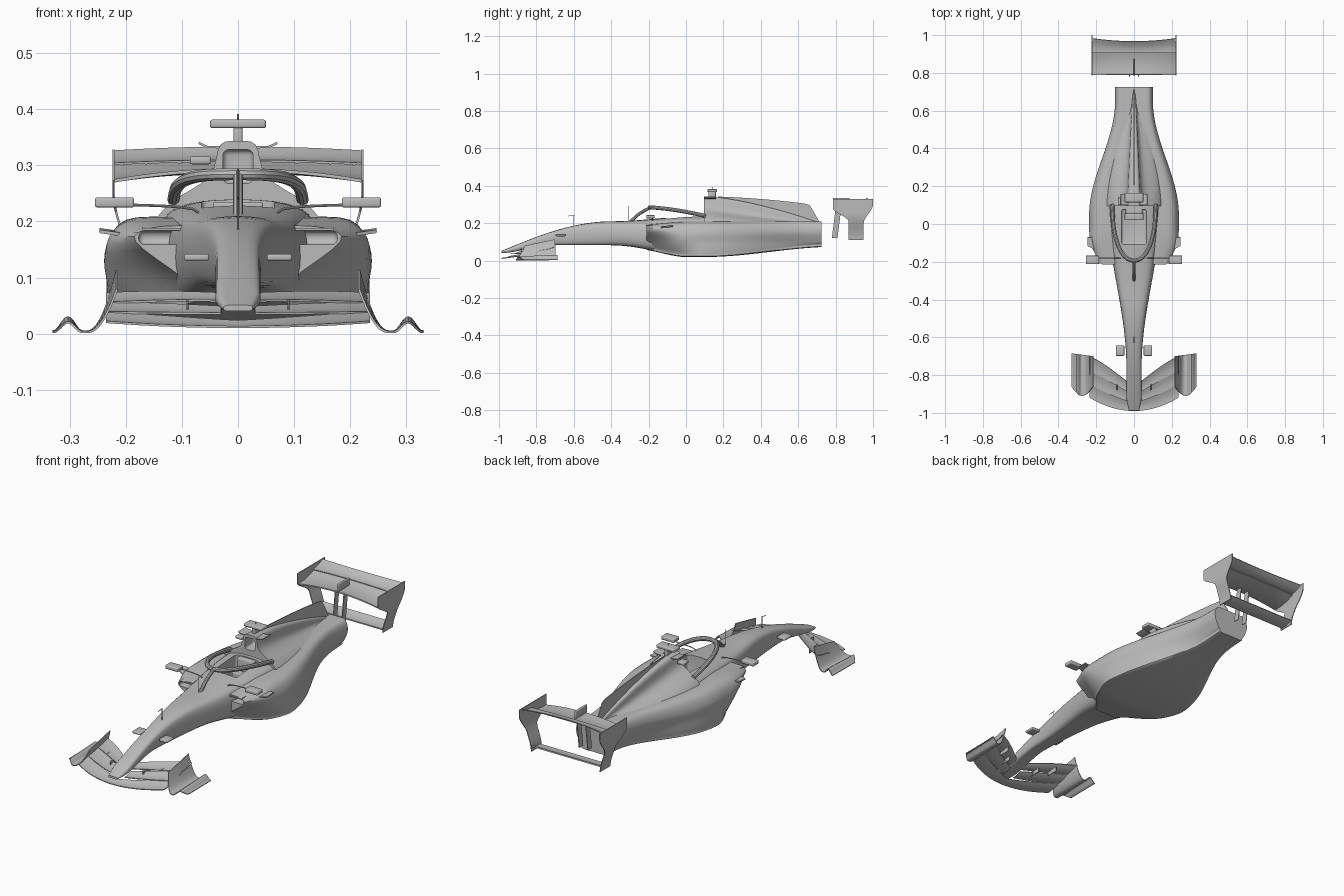
import bpy, bmesh, math
from mathutils import Vector

cube = bpy.data.objects.get("Cube")
if cube:
    bpy.data.objects.remove(cube, do_unlink=True)

shade = (0.5, 0.5, 0.5, 1)
grey = bpy.data.materials.new("plain grey")
grey.use_nodes = True
grey.diffuse_color = shade
grey.node_tree.nodes["Principled BSDF"].inputs["Base Color"].default_value = shade


def ease(value, start, end):
    """Smooth step from zero to one."""
    t = min(max((value - start) / (end - start), 0), 1)
    return t * t * (3 - 2 * t)


def spread(start, end, count):
    return [start + (end - start) * i / count for i in range(count + 1)]


def spline(points, steps):
    """Smooth curve through points of any dimension."""
    points = [Vector(p) for p in points]
    last = len(points) - 1
    curve = []
    for i in range(last):
        before, here, there, after = (points[min(max(i + k, 0), last)] for k in (-1, 0, 1, 2))
        for t in spread(0, 1, steps)[:-1]:
            leave, arrive = (there - before) / 2, (after - here) / 2
            blend = ease(t, 0, 1)
            curve.append(here * (1 - blend) + there * blend
                         + leave * t * (1 - t) ** 2 - arrive * t * t * (1 - t))
    return curve + [points[-1]]


def make(name, bm):
    bmesh.ops.recalc_face_normals(bm, faces=bm.faces)
    mesh = bpy.data.meshes.new(name)
    bm.to_mesh(mesh)
    bm.free()
    mesh.materials.append(grey)
    ob = bpy.data.objects.new(name, mesh)
    bpy.context.collection.objects.link(ob)
    return ob


def mirror(ob):
    ob.modifiers.new("mirror", 'MIRROR').merge_threshold = 0.0005


def finish(ob):
    """Apply the modifiers and smooth the gentle edges."""
    bpy.ops.object.select_all(action='DESELECT')
    ob.select_set(True)
    bpy.context.view_layer.objects.active = ob
    for modifier in list(ob.modifiers):
        bpy.ops.object.modifier_apply(modifier=modifier.name)
    bpy.ops.object.shade_smooth_by_angle(angle=math.radians(35))


def skin(bm, rings, closed):
    for a, b in zip(rings, rings[1:]):
        for i in range(len(a) if closed else len(a) - 1):
            j = (i + 1) % len(a)
            bm.faces.new((a[i], a[j], b[j], b[i]))
    if closed:
        bm.faces.new(rings[0])
        bm.faces.new(rings[-1])


def loft(name, start, end, section):
    """Closed symmetric body; section(y) is the half outline from keel to spine."""
    bm = bmesh.new()
    rings = []
    for y in spread(start, end, 36):
        half = spline(section(y), 4)
        outline = half + [Vector((-p.x, p.y)) for p in half[-2:0:-1]]
        rings.append([bm.verts.new((p.x, y, p.y)) for p in outline])
    skin(bm, rings, True)
    return make(name, bm)


def sheet(name, rows, thickness=0.004, paired=True):
    """Thin curved panel through rows of points."""
    bm = bmesh.new()
    skin(bm, [[bm.verts.new(p) for p in row] for row in rows], False)
    ob = make(name, bm)
    if paired:
        mirror(ob)
    solid = ob.modifiers.new("thickness", 'SOLIDIFY')
    solid.thickness, solid.offset = thickness, 0
    finish(ob)


def chord(x, lead_y, lead_z, trail_y, trail_z, sag=0.0):
    """One wing row, bowed downward between its leading and trailing edge."""
    return [(x, lead_y + (trail_y - lead_y) * t, lead_z + (trail_z - lead_z) * t - sag * math.sin(math.pi * t))
            for t in spread(0, 1, 6)]


def box(name, centre, size, paired=False, bevel=0.004):
    bm = bmesh.new()
    bmesh.ops.create_cube(bm, size=1)
    bmesh.ops.scale(bm, vec=size, verts=bm.verts)
    bmesh.ops.translate(bm, vec=centre, verts=bm.verts)
    ob = make(name, bm)
    rounding = ob.modifiers.new("rounding", 'BEVEL')
    rounding.width, rounding.segments = bevel, 3
    if paired:
        mirror(ob)
    finish(ob)
    return ob


def tube(name, path, radius, paired=False):
    """Round rod swept along a smooth path."""
    path = spline(path, 5)
    bm = bmesh.new()
    rings = []
    for i, p in enumerate(path):
        along = (path[min(i + 1, len(path) - 1)] - path[max(i - 1, 0)]).normalized()
        side = along.cross(Vector((0, 0, 1)))
        side = side.normalized() if side.length > 0.1 else Vector((1, 0, 0))
        up = side.cross(along)
        rings.append([bm.verts.new(p + radius * (side * math.cos(a) + up * math.sin(a)))
                      for a in spread(0, math.tau, 10)[:-1]])
    skin(bm, rings, True)
    ob = make(name, bm)
    if paired:
        mirror(ob)
    finish(ob)


def cut(ob, centre, size, paired=False):
    cutter = box("cutter", centre, size, paired, 0.01)
    cutter.hide_render = True
    boolean = ob.modifiers.new("cut", 'BOOLEAN')
    boolean.operation, boolean.solver, boolean.object = 'DIFFERENCE', 'EXACT', cutter
    finish(ob)
    bpy.data.objects.remove(cutter, do_unlink=True)


# Nose and cockpit tub
def tub_section(y):
    width = 0.025 + 0.015 * ease(y, -1, -0.92) + 0.105 * ease(y, -0.75, 0.13)
    bottom = 0.04 + 0.045 * (ease(y, -1, -0.7) - ease(y, -0.4, 0))
    top = 0.05 + 0.16 * math.sin(math.pi / 2 * min(1, (y + 0.99) / 0.6)) + 0.03 * ease(y, -0.4, 0.1)
    height = top - bottom
    return [(0, bottom), (0.75 * width, bottom), (width, bottom + 0.35 * height),
            (0.93 * width, bottom + 0.8 * height), (0.6 * width, top - 0.04 * height), (0, top)]


# Sidepods, undercut at the front and drawn in above the floor at the tail
def pod_section(y):
    front, tail = 1 - ease(y, -0.25, 0), ease(y, 0.2, 0.6)
    shoulder = 0.235 - 0.135 * ease(y, 0.05, 0.65) - 0.06 * (1 - ease(y, -0.25, -0.07))
    floor = shoulder - 0.12 * (1 - ease(y, -0.25, 0.1)) - 0.03 * tail
    bottom = 0.02 + 0.055 * ease(y, 0.1, 0.8) + 0.04 * front
    top = 0.208 - 0.016 * front
    return [(0, bottom), (0.9 * floor, bottom), (floor, bottom + 0.015),
            (shoulder - 0.09 * front - 0.02 * tail, 0.1), (shoulder, 0.155 + 0.01 * front),
            (0.85 * shoulder, top - 0.005), (0.45 * shoulder, top), (0, top)]


# Engine cover falling from the air intake to the tail
def cover_section(y):
    t = (y - 0.095) / 0.63
    base = 0.155 - 0.09 * ease(t, 0, 1)
    spine = 0.052 - 0.042 * t
    top = 0.343 - 0.143 * t ** 1.5
    return [(0, 0.1), (0.95 * base, 0.1), (base, 0.18), (0.8 * base, 0.23 - 0.045 * t),
            (spine, 0.28 - 0.09 * t), (0.6 * spine, top - 0.006), (0, top)]


tub = loft("nose_and_tub", -0.987, 0.12, tub_section)
pods = loft("sidepods_and_floor", -0.21, 0.725, pod_section)
cover = loft("engine_cover", 0.095, 0.725, cover_section)
cut(pods, (0.132, -0.18, 0.171), (0.09, 0.12, 0.024), True)
cut(cover, (0, 0.1, 0.298), (0.054, 0.12, 0.06))
for part in (tub, pods):
    cut(part, (0, -0.015, 0.28), (0.13, 0.185, 0.3))
sheet("engine_fin", [[(0, y, 0.3 - 0.17 * y), (0, y, 0.345 - 0.1 * y * y - 0.1 * ease(y, 0.65, 0.73))]
                     for y in spread(0.17, 0.715, 20)], paired=False)
box("headrest", (0, 0.07, 0.2), (0.09, 0.035, 0.07))
box("seat_back", (0, 0.04, 0.15), (0.1, 0.04, 0.05))

# Cockpit guard
tube("guard_hoop", [(0.115 * math.sin(math.pi / 2 * t), 0.3 * t * t - 0.195, 0.284 - 0.045 * t ** 3)
                    for t in spread(0, 1, 5)], 0.011, True)
tube("guard_post", [(0, -0.3, 0.205), (0, -0.25, 0.25), (0, -0.19, 0.284)], 0.009)

# Mirrors and side winglets
box("mirror_pod", (0.22, -0.19, 0.234), (0.07, 0.045, 0.018), True)
tube("mirror_stay", [(0.075, -0.18, 0.19), (0.08, -0.18, 0.222), (0.2, -0.18, 0.23)], 0.0025, True)
sheet("mirror_vane", [chord(x, -0.215, 0.186, -0.18, 0.188) for x in (0.1, 0.17)])
sheet("side_winglet", [chord(x, x / 2 - 0.24, x / 7 + 0.147, -0.07, x / 7 + 0.15) for x in (0.2, 0.247)], 0.006)

# Roof cameras and winglets
box("roof_camera_stem", (0, 0.14, 0.35), (0.016, 0.04, 0.04))
box("roof_camera", (0, 0.14, 0.374), (0.1, 0.05, 0.015))
box("side_camera", (-0.067, 0.12, 0.309), (0.038, 0.04, 0.014))
sheet("roof_winglet", [chord(x, 0.1, z, 0.16, z) for x, z in ((0.02, 0.332), (0.055, 0.333), (0.07, 0.34))])

# Nose pods, aerials and probe
box("nose_camera", (0.074, -0.67, 0.136), (0.045, 0.055, 0.012), True)
for name, y, low, high in (("roof_aerial", 0.14, 0.37, 0.392), ("tub_aerial", -0.31, 0.2, 0.292),
                           ("nose_probe", -0.6, 0.18, 0.24)):
    tube(name, [(0, y, low), (0, y, high)], 0.0015)
tube("nose_probe_tip", [(0, -0.63, 0.238), (0, -0.595, 0.243)], 0.0015)


# Front wing: three swept elements stacked behind each other
def front_row(x, layer):
    u = x / 0.25
    depth = 0.05 + 0.035 * math.sin(0.6 * math.pi * u)
    lead = 0.08 * u * u - 0.99 + 0.85 * layer * depth
    height = 0.012 + 0.01 * u * u + layer * (0.024 - 0.008 * u * u)
    return chord(x, lead, height, lead + 0.9 * depth, height + 0.2 * depth, 0.004)


for layer, name in enumerate(("front_wing_main", "front_wing_flap", "front_wing_top_flap")):
    sheet(name, [front_row(x, layer) for x in spread(0.03 if layer else 0, 0.235, 12)])
for x in (0.09, 0.15):
    box("flap_bracket", (x, x - 0.94, 0.05), (0.003, 0.06, 0.024), True, 0.001)


# Front endplate flowing down into an arched footplate
def footplate_row(s):
    height = 0.004 + 0.109 * max(0, 1 - 2.2 * s) ** 2 + 0.025 * ease(abs(s - 0.76), 0.22, 0)
    return chord(0.216 + 0.115 * s, -0.86 - 0.05 * math.sin(math.pi * s), 0.7 * height, 0.015 * s - 0.7, height)


sheet("front_endplate", [footplate_row(s) for s in spread(0, 1, 25)])

# Rear wing
span = spread(0, 0.22, 8)
sheet("rear_wing_main", [chord(x, 0.79, 0.292 - 0.4 * x * x, 0.92, 0.303 - x * x / 9, 0.008) for x in span], 0.006)
sheet("rear_wing_flap", [chord(x, 0.905, 0.308 - x * x / 9, 0.967 + x * x / 3, 0.332 - x * x / 7, 0.006)
                         for x in span])
sheet("rear_endplate", [chord(0.19 + 0.032 * ease(z, 0.11, 0.25), 0.87 - 0.085 * ease(z, 0.21, 0.28), z,
                              0.95 + 0.05 * ease(z, 0.2, 0.3), z) for z in spread(0.11, 0.328, 16)])
sheet("beam_wing", [chord(x, 0.88, 0.12, 0.945, 0.135, 0.005) for x in (0, 0.19)], 0.006)
sheet("rear_wing_pylon", [chord(0.024, 0.765 + z / 8, z, 0.795 + z / 8, z) for z in (0.12, 0.29)])
box("flap_actuator", (0, 0.83, 0.315), (0.01, 0.09, 0.04))
